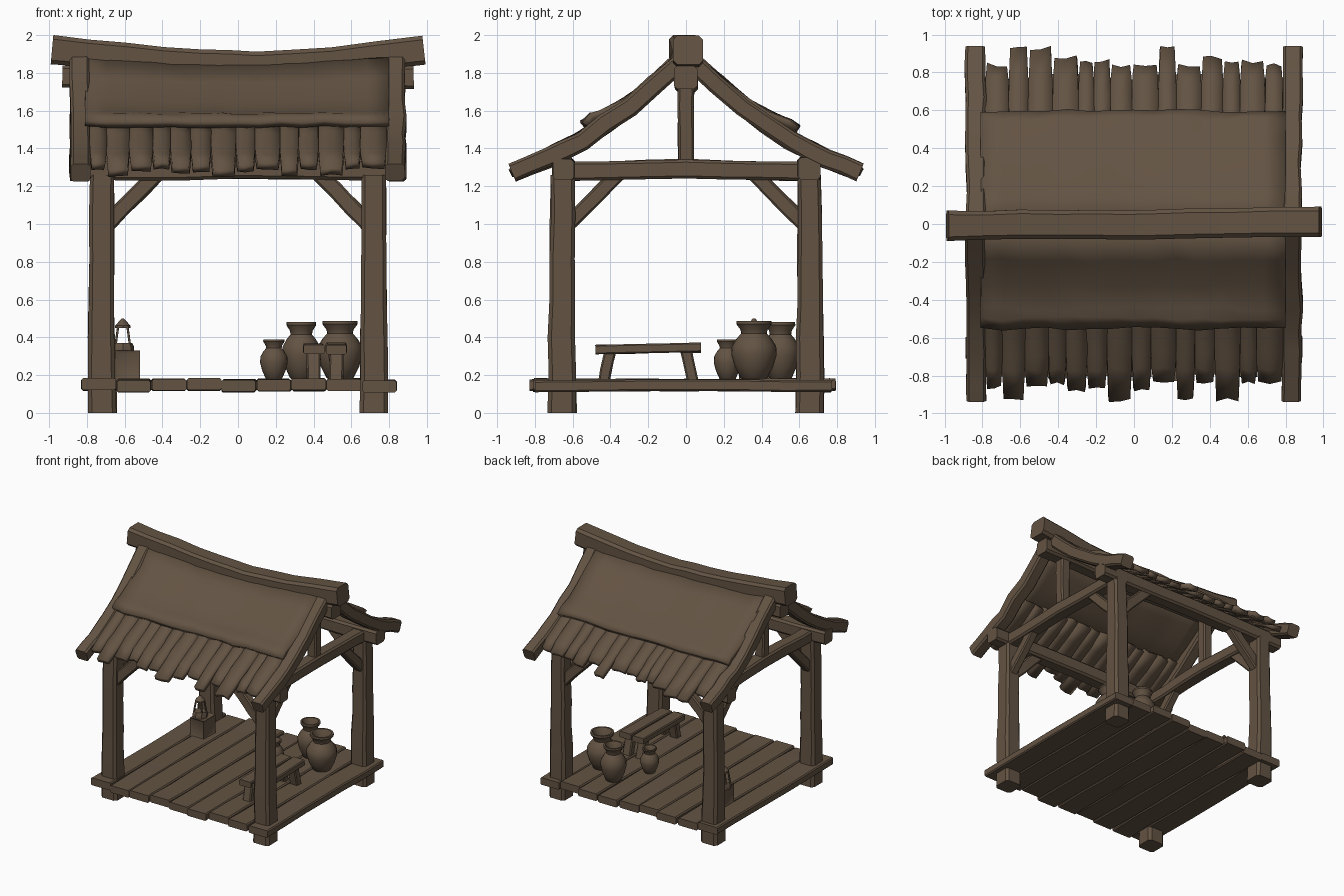
import bpy, bmesh, math, random
from mathutils import Vector

if "Cube" in bpy.data.objects:
    bpy.data.objects.remove(bpy.data.objects["Cube"])

random.seed(7)
WOOD = bpy.data.materials.new("weathered brown")
WOOD.diffuse_color = (0.125, 0.087, 0.056, 1)
WOOD.use_nodes = True
WOOD.node_tree.nodes["Principled BSDF"].inputs["Base Color"].default_value = WOOD.diffuse_color


def finish(name, bm, recalc=True):
    if recalc:
        bmesh.ops.recalc_face_normals(bm, faces=bm.faces)
    me = bpy.data.meshes.new(name)
    bm.to_mesh(me)
    bm.free()
    me.materials.append(WOOD)
    ob = bpy.data.objects.new(name, me)
    bpy.context.collection.objects.link(ob)
    return ob


def beam(name, pts, w, h, side, jit=0.005, sub=3, taper=1.0):
    """Sweep a chamfered rectangle along a path, slightly uneven like hewn wood."""
    pts = [Vector(p) for p in pts]
    side = Vector(side)
    path = [a.lerp(b, i / sub) for a, b in zip(pts, pts[1:]) for i in range(sub)] + [pts[-1]]
    c = 0.14 * min(w, h)
    a, b = w / 2, h / 2
    sec = [(a, b - c), (a - c, b), (c - a, b), (-a, b - c),
           (-a, c - b), (c - a, -b), (a - c, -b), (a, c - b)]
    bm = bmesh.new()
    rings = []
    n = len(path) - 1
    for i, p in enumerate(path):
        t = (path[min(i + 1, n)] - path[max(i - 1, 0)]).normalized()
        up = side.cross(t)
        s = 1 + (taper - 1) * i / n
        ja, jb, js = (random.uniform(-jit, jit) for _ in range(3))
        s += js / max(w, h)
        rings.append([bm.verts.new(p + side * (u * s + ja) + up * (v * s + jb)) for u, v in sec])
    for r, q in zip(rings, rings[1:]):
        for k in range(8):
            bm.faces.new((r[k], r[(k + 1) % 8], q[(k + 1) % 8], q[k]))
    bm.faces.new(rings[0])
    bm.faces.new(rings[-1])
    return finish(name, bm)


def lathe(name, profile, loc, n=20):
    """Revolve a radius/height profile."""
    bm = bmesh.new()
    rings = [[bm.verts.new((loc[0] + r * math.cos(k * math.tau / n),
                            loc[1] + r * math.sin(k * math.tau / n), loc[2] + z))
              for k in range(n)] for r, z in profile]
    for r, q in zip(rings, rings[1:]):
        for k in range(n):
            bm.faces.new((r[k], r[(k + 1) % n], q[(k + 1) % n], q[k]))
    bm.faces.new(rings[0])
    bm.faces.new(rings[-1])
    return finish(name, bm)


# Roof slope: centre line of the rafters, distance from ridge -> height
SLOPE = [(0.02, 1.865), (0.30, 1.62), (0.55, 1.44), (0.74, 1.345), (0.92, 1.27)]


def slope_z(y):
    for (y0, z0), (y1, z1) in zip(SLOPE, SLOPE[1:]):
        if y <= y1 or y1 == 0.92:
            return z0 + (z1 - z0) * (y - y0) / (y1 - y0)


def sheet(name, sgn, strips, thick):
    """Roof covering: each strip is (x0, x1, columns, rows), row = (y, lift, shrink)."""
    bm = bmesh.new()
    for x0, x1, nx, rows in strips:
        grid = []
        for y, lift, shrink in rows:
            line = []
            for i in range(nx + 1):
                x = x0 + shrink + (x1 - x0 - 2 * shrink) * i / nx
                sag = 0.05 * (1 - (x / 0.9) ** 2) * max(0, 1 - y / 0.6)
                z = slope_z(y) + lift - sag + random.uniform(-0.006, 0.006)
                yy = y + (random.uniform(-0.012, 0.012) if 0.1 < y else 0)
                line.append(bm.verts.new((x, sgn * yy, z)))
            grid.append(line)
        for r, q in zip(grid, grid[1:]):
            for i in range(nx):
                bm.faces.new((r[i], r[i + 1], q[i + 1], q[i]))
    ob = finish(name, bm)
    m = ob.modifiers.new("thickness", 'SOLIDIFY')
    m.thickness = thick
    m.offset = 0
    return ob


X, Y = (1, 0, 0), (0, 1, 0)

# Corner posts and diagonal braces
for sx in (-1, 1):
    for sy in (-1, 1):
        beam("corner_post", [(sx * 0.718, sy * 0.655, 0), (sx * 0.722, sy * 0.658, 0.6),
                             (sx * 0.72, sy * 0.652, 1.26)], 0.15, 0.15, X, 0.004, 3, 0.83)
        beam("front_back_brace", [(sx * 0.70, sy * 0.655, 0.99), (sx * 0.42, sy * 0.655, 1.275)],
             0.07, 0.085, Y, 0.003)
        beam("side_brace", [(sx * 0.72, sy * 0.64, 0.985), (sx * 0.72, sy * 0.36, 1.265)],
             0.07, 0.08, X, 0.003)

# Wall plates along x, tie beams along y, king posts
for sy in (-1, 1):
    beam("wall_plate", [(-0.89, sy * 0.65, 1.29), (0, sy * 0.65, 1.295), (0.89, sy * 0.65, 1.29)],
         0.115, 0.115, Y, 0.004)
for sx in (-1, 1):
    beam("tie_beam", [(sx * 0.72, -0.70, 1.275), (sx * 0.72, 0, 1.295), (sx * 0.72, 0.71, 1.275)],
         0.11, 0.10, X, 0.004)
    beam("king_post", [(sx * 0.72, 0, 1.3), (sx * 0.72, 0, 1.78)], 0.085, 0.085, X, 0.003)
    # Rafters
    for sy in (-1, 1):
        beam("rafter", [(sx * 0.835, sy * y, z) for y, z in SLOPE], 0.105, 0.1, X, 0.006, 2)

# Ridge beam and sagging ridge cap
beam("ridge_beam", [(-0.93, 0, 1.78), (0, 0, 1.76), (0.93, 0, 1.78)], 0.12, 0.12, Y, 0.004)
beam("ridge_cap", [(-0.985, -0.01, 1.92), (-0.6, 0, 1.885), (-0.2, 0, 1.845), (0.1, 0, 1.838),
                   (0.5, 0, 1.86), (0.985, 0.01, 1.915)], 0.155, 0.15, Y, 0.006, 2)

# Roof covering: upper sheet overlapping ragged lower boards
for sgn, lip in ((-1, 0.54), (1, 0.59)):
    rows = [(0.04, 0.045, 0), (0.18, 0.045, 0), (0.32, 0.05, 0), (0.44, 0.065, 0),
            (lip - 0.05, 0.09, 0), (lip, 0.085, 0)]
    sheet("upper_roof_sheet", sgn, [(-0.81, 0.80, 14, rows)], 0.04)
    strips, x = [], -0.785
    while x < 0.78:
        x1 = x + random.uniform(0.07, 0.14)
        if x1 > 0.72:
            x1 = 0.785
        end = random.choice((0.83, 0.85, 0.87, 0.92))
        d = random.uniform(-0.006, 0.006)
        strips.append((x, x1, 2, [(0.42, 0.03 + d, 0), (0.55, 0.03 + d, 0), (0.68, 0.025 + d, 0),
                                  (0.76, 0.02 + d, 0.002), (end, d, 0.009)]))
        x = x1
    sheet("lower_roof_boards", sgn, strips, 0.04)

# Floor planks running front to back
N = 9
for i in range(N):
    x = -0.83 + 1.67 * (i + 0.5) / N
    z = 0.147 + random.uniform(-0.006, 0.006)
    beam("floor_plank", [(x, -0.815 + random.uniform(-0.02, 0.02), z), (x, 0, 0.147),
                         (x, 0.775 + random.uniform(-0.02, 0.02), z)],
         1.67 / N - 0.004, 0.062, X, 0.003, 3)

# Bench: two seat planks on splayed legs
for x in (0.40, 0.52):
    beam("bench_seat_plank", [(x, -0.48, 0.333), (x, 0.08, 0.345)], 0.11, 0.05, X, 0.003)
    for y0, y1 in ((-0.435, -0.40), (0.035, 0.0)):
        beam("bench_leg", [(x, y0, 0.17), (x, y1, 0.33)], 0.075, 0.06, X, 0.002)

# Clay pots: radius and height scaled from one profile
POT = [(0.055, 0), (0.07, 0.01), (0.10, 0.07), (0.118, 0.13), (0.115, 0.175), (0.09, 0.215),
       (0.066, 0.24), (0.07, 0.26), (0.092, 0.29), (0.09, 0.305), (0.075, 0.305), (0.055, 0.265),
       (0.05, 0.24)]
for px, py, sr, sz in ((0.54, 0.36, 1.02, 1.02), (0.335, 0.50, 0.86, 1.0), (0.19, 0.22, 0.62, 0.7)):
    lathe("clay_pot", [(r * sr, z * sz) for r, z in POT], (px, py, 0.175))

# Crate with inset side panels
bm = bmesh.new()
bmesh.ops.create_cube(bm, size=1)
for v in bm.verts:
    v.co = Vector((-0.585 + v.co.x * 0.13, 0.36 + v.co.y * 0.16, 0.252 + v.co.z * 0.155))
bmesh.ops.inset_individual(bm, faces=list(bm.faces), thickness=0.018, depth=-0.007)
finish("crate", bm)

# Lantern on the crate: base, slanted bars, pointed cap
LX, LY = -0.61, 0.36
lathe("lantern_base", [(0.06, 0.315), (0.06, 0.35), (0.05, 0.37)], (LX, LY, 0), 8)
for dx, dy in ((1, 1), (1, -1), (-1, 1), (-1, -1)):
    beam("lantern_bar", [(LX + dx * 0.038, LY + dy * 0.03, 0.36),
                         (LX + dx * 0.024, LY + dy * 0.02, 0.46)], 0.012, 0.012, X, 0, 1)
lathe("lantern_cap", [(0.04, 0.45), (0.04, 0.462), (0.006, 0.5)], (LX, LY, 0), 8)

# Smooth shading with crisp edges
for ob in bpy.context.scene.objects:
    ob.select_set(True)
    bpy.context.view_layer.objects.active = ob
bpy.ops.object.shade_smooth_by_angle(angle=math.radians(38))
